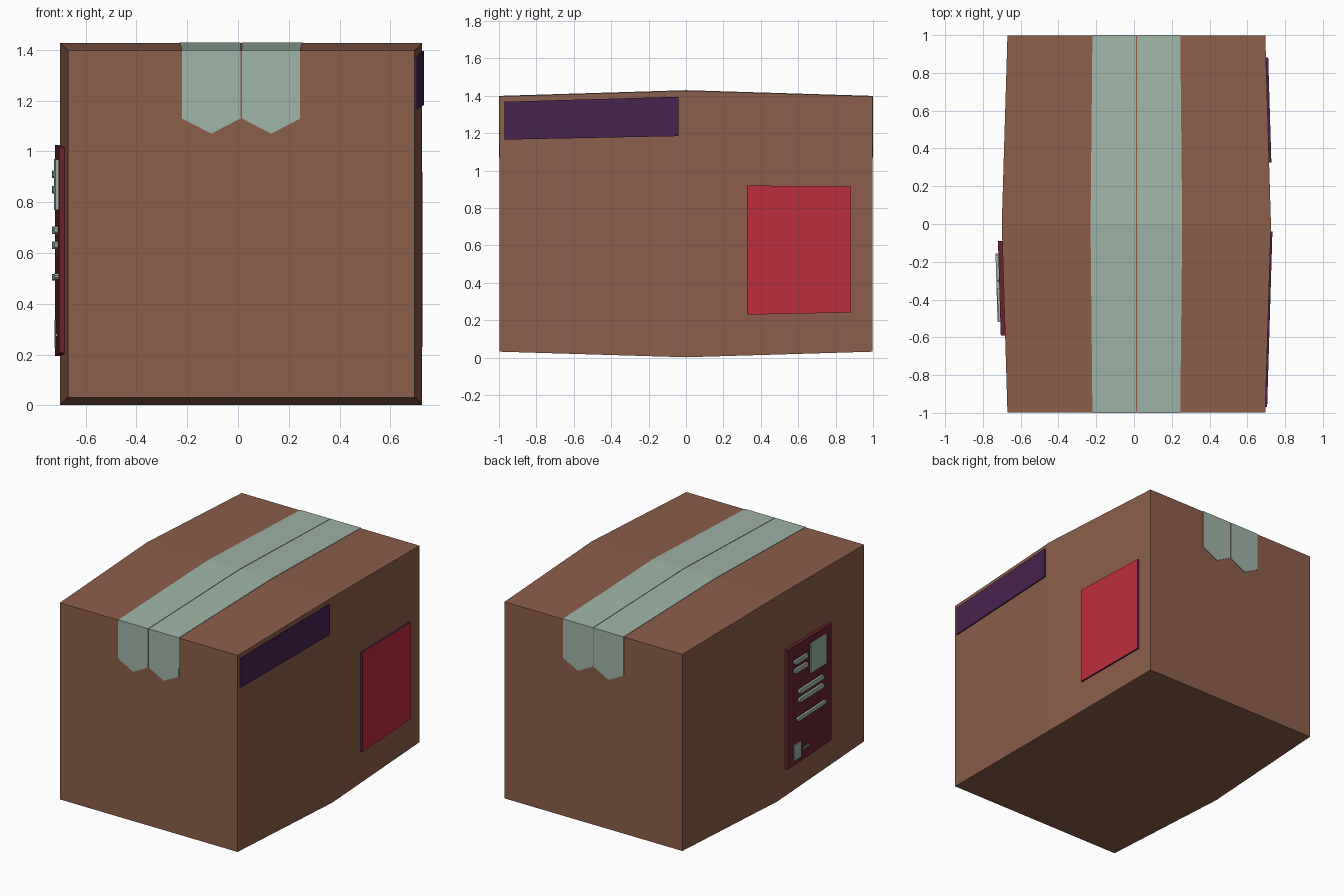
import bpy, bmesh

if "Cube" in bpy.data.objects:
    bpy.data.objects.remove(bpy.data.objects["Cube"])

CX, MID, HALF, BULGE = 0.0125, 0.7145, 0.7125, 0.03
END = 0.997


def material(name, rgb):
    m = bpy.data.materials.new(name)
    lin = [((c / 255 + 0.055) / 1.055) ** 2.4 for c in rgb]
    m.diffuse_color = (*lin, 1)
    m.use_nodes = True
    m.node_tree.nodes["Principled BSDF"].inputs["Base Color"].default_value = m.diffuse_color
    return m


CARD = material("cardboard brown", (141, 94, 74))
TAPE = material("sage tape", (160, 181, 168))
PURPLE = material("dark purple", (71, 35, 79))
RED = material("red", (188, 45, 59))
MAROON = material("maroon", (106, 34, 46))


def half(y):
    """Half width of the bulging box at depth y."""
    return HALF - BULGE * abs(y)


def make(name, verts, faces, mats, front=None, recalc=True):
    mesh = bpy.data.meshes.new(name)
    mesh.from_pydata(verts, [], faces)
    for m in mats:
        mesh.materials.append(m)
    if front is not None:
        for p in mesh.polygons:
            p.material_index = 0 if p.index == front else len(mats) - 1
    if recalc:
        bm = bmesh.new()
        bm.from_mesh(mesh)
        bmesh.ops.recalc_face_normals(bm, faces=bm.faces)
        bm.to_mesh(mesh)
        bm.free()
    ob = bpy.data.objects.new(name, mesh)
    bpy.context.collection.objects.link(ob)
    return ob


# Box: three square sections, widest in the middle
verts, faces = [], []
for y in (-END, 0, END):
    h = half(y)
    verts += [(CX + sx * h, y, MID + sz * h)
              for sx, sz in ((-1, -1), (1, -1), (1, 1), (-1, 1))]
for r in (0, 4):
    for i in range(4):
        j = (i + 1) % 4
        faces.append((r + i, r + j, r + 4 + j, r + 4 + i))
faces += [(0, 1, 2, 3), (8, 9, 10, 11)]
make("cardboard_box", verts, faces, [CARD])


# Tape strips: over the top, folded down both ends to a point
def tape(name, x0, x1):
    e = END + 0.001
    top = MID + half(e) + 0.001
    tip = (x0 + x1) / 2
    k = half(0) / half(1)
    v = []
    for y in (-e, e):
        v += [(x0, y, top), (x0, y, 1.13), (tip, y, 1.07), (x1, y, 1.13), (x1, y, top)]
    v += [(CX + (x - CX) * k, 0, MID + HALF + 0.001) for x in (x0, x1)]
    f = [(0, 1, 2, 3, 4), (9, 8, 7, 6, 5), (0, 4, 11, 10), (10, 11, 9, 5)]
    ob = make(name, v, f, [TAPE], recalc=False)
    s = ob.modifiers.new("thickness", "SOLIDIFY")
    s.thickness, s.offset = 0.004, 0


tape("tape_left", -0.22, 0.0095)
tape("tape_right", 0.0155, 0.245)


# Plates following the bulged side walls
def plate(name, side, y0, y1, z0, z1, t, mats, chamfer=0, base=-0.003):
    c = chamfer
    if c:
        pts = [(y0 + c, z0), (y1 - c, z0), (y1, z0 + c), (y1, z1 - c),
               (y1 - c, z1), (y0 + c, z1), (y0, z1 - c), (y0, z0 + c)]
    else:
        pts = [(y0, z0), (y1, z0), (y1, z1), (y0, z1)]
    n = len(pts)
    v = [(CX + side * (half(y) + d), y, MID + (z - MID) * half(y) / HALF)
         for d in (t, base) for y, z in pts]
    f = [tuple(range(n)), tuple(range(n, 2 * n))]
    f += [(i, (i + 1) % n, n + (i + 1) % n, n + i) for i in range(n)]
    make(name, v, f, mats, front=0)


# Right side stickers
plate("purple_sticker", 1, -0.97, -0.04, 1.185, 1.396, 0.009, [PURPLE])
plate("red_sticker", 1, 0.325, 0.882, 0.223, 0.923, 0.012, [RED, PURPLE])

# Left side label with its printed blocks and bars
plate("shipping_label", -1, -0.59, -0.09, 0.193, 1.026, 0.023, [MAROON])
plate("label_block_large", -1, -0.52, -0.34, 0.77, 0.975, 0.034, [TAPE], base=0.02)
plate("label_block_small", -1, -0.24, -0.155, 0.225, 0.335, 0.028, [TAPE], base=0.02)
plate("label_dash", -1, -0.33, -0.26, 0.265, 0.277, 0.028, [TAPE], base=0.02)
for i, (y0, y1, z, h) in enumerate([(-0.305, -0.155, 0.912, 0.015), (-0.305, -0.155, 0.851, 0.015),
                                    (-0.485, -0.205, 0.69, 0.015), (-0.485, -0.205, 0.63, 0.015),
                                    (-0.515, -0.185, 0.503, 0.012)]):
    plate(f"label_bar_{i + 1}", -1, y0, y1, z - h, z + h, 0.038, [TAPE], chamfer=0.008, base=0.02)
